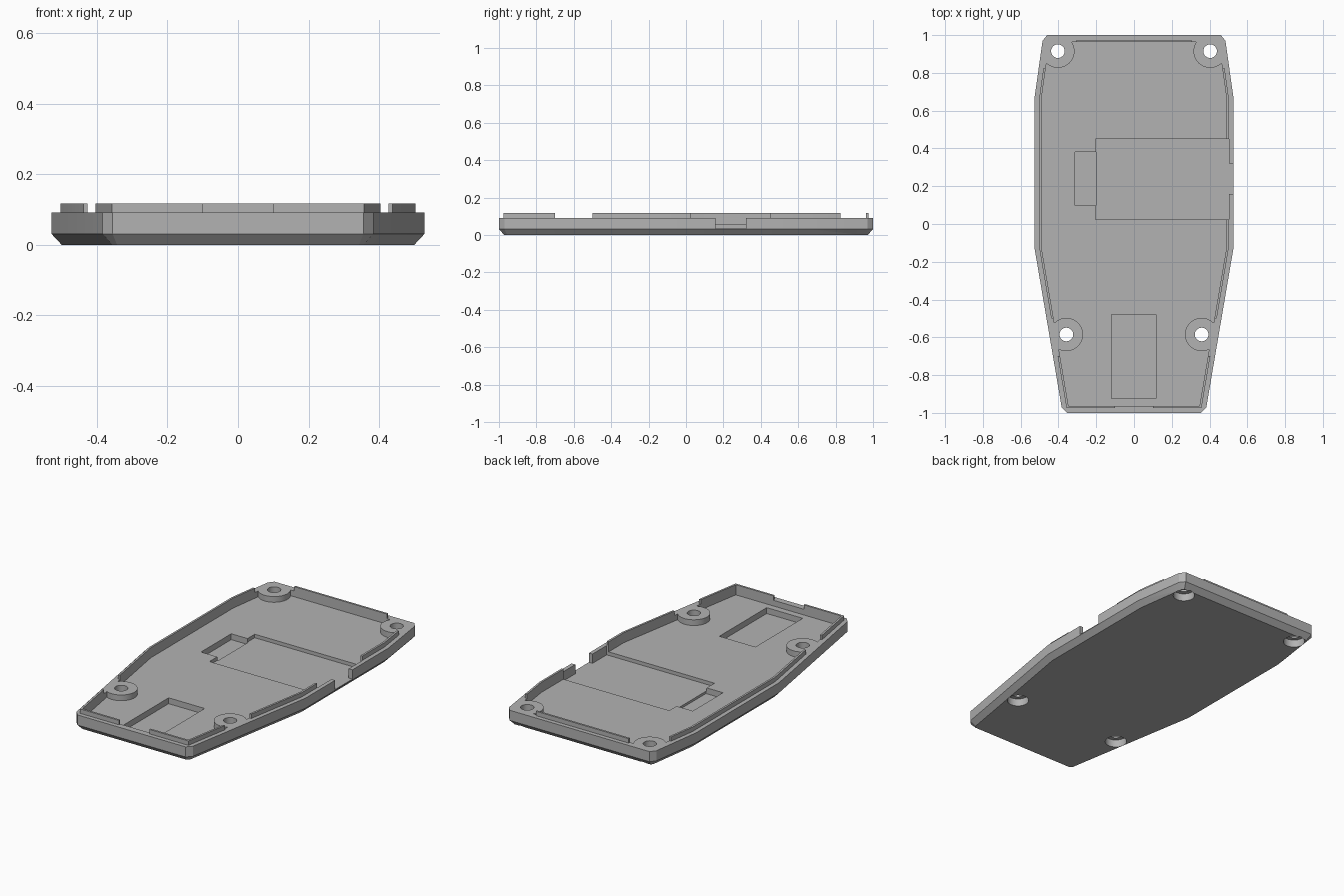
import bpy
from mathutils import Vector
from mathutils.geometry import intersect_line_line_2d
import bmesh

if "Cube" in bpy.data.objects:
    bpy.data.objects.remove(bpy.data.objects["Cube"], do_unlink=True)

# Key heights
CHAMFER, RIM, LIP, FLOOR = 0.031, 0.091, 0.117, 0.057
POCKET, DEEP, ABOVE = 0.036, 0.022, 0.2

grey = bpy.data.materials.new("matte_grey")
grey.use_nodes = True
grey.diffuse_color = (0.45, 0.45, 0.45, 1)
grey.node_tree.nodes["Principled BSDF"].inputs["Base Color"].default_value = grey.diffuse_color

# Right half of the case outline, mirrored into a counter-clockwise loop
half = [(0.355, -1), (0.383, -0.97), (0.528, -0.12), (0.528, 0.66), (0.484, 0.97), (0.46, 1)]
outline = [Vector(p) for p in half] + [Vector((-x, y)) for x, y in reversed(half)]
# The same loop without the small corner cuts, for the interior
core = [(0.378, -1), (0.528, -0.12), (0.528, 0.66), (0.48, 1)]
inner_outline = [Vector(p) for p in core] + [Vector((-x, y)) for x, y in reversed(core)]


def inset(loop, d):
    """Move every edge of a counter-clockwise loop inward by d."""
    result = []
    for i, p in enumerate(loop):
        a = (p - loop[i - 1]).normalized()
        b = (loop[(i + 1) % len(loop)] - p).normalized()
        na, nb = Vector((-a.y, a.x)), Vector((-b.y, b.x))
        result.append(p + (na + nb) * d / (1 + na.dot(nb)))
    return result


def finish(name, bm):
    bmesh.ops.recalc_face_normals(bm, faces=bm.faces)
    mesh = bpy.data.meshes.new(name)
    bm.to_mesh(mesh)
    bm.free()
    mesh.materials.append(grey)
    obj = bpy.data.objects.new(name, mesh)
    bpy.context.collection.objects.link(obj)
    return obj


def loft(name, rings, closed=False):
    """Skin stacked loops; cap the ends, or join last to first when closed."""
    bm = bmesh.new()
    loops = [[bm.verts.new((p.x, p.y, z)) for p in loop] for loop, z in rings]
    pairs = list(zip(loops, loops[1:] + loops[:1])) if closed else list(zip(loops, loops[1:]))
    for low, high in pairs:
        n = len(low)
        for i in range(n):
            j = (i + 1) % n
            bm.faces.new((low[i], low[j], high[j], high[i]))
    if not closed:
        bm.faces.new(loops[0])
        bm.faces.new(loops[-1])
    return finish(name, bm)


def box(x0, x1, y0, y1, z0, z1=ABOVE):
    corners = [Vector(p) for p in ((x0, y0), (x1, y0), (x1, y1), (x0, y1))]
    return loft("cutter", [(corners, z0), (corners, z1)])


def cylinder(x, y, r, z0, z1):
    bm = bmesh.new()
    bmesh.ops.create_cone(bm, cap_ends=True, segments=48, radius1=r, radius2=r, depth=z1 - z0)
    bmesh.ops.translate(bm, verts=bm.verts, vec=(x, y, (z0 + z1) / 2))
    return finish("cutter", bm)


def carve(obj, cutters):
    """Subtract the cutters, bake the result and remove the cutters."""
    for c in cutters:
        c.hide_render = True
        m = obj.modifiers.new("carve", 'BOOLEAN')
        m.operation, m.solver, m.object = 'DIFFERENCE', 'EXACT', c
    graph = bpy.context.evaluated_depsgraph_get()
    baked = bpy.data.meshes.new_from_object(obj.evaluated_get(graph))
    obj.modifiers.clear()
    obj.data = baked
    for c in cutters:
        bpy.data.objects.remove(c, do_unlink=True)


screws = [(s * x, y) for x, y in ((0.403, 0.915), (0.358, -0.585)) for s in (-1, 1)]

# Cavity shape, leaving round bosses standing around the screws
wall = inset(inner_outline, 0.037)
cavity = loft("cavity", [(wall, FLOOR), (wall, ABOVE)])
carve(cavity, [cylinder(x, y, 0.088, -0.1, 0.4) for x, y in screws])

# Case tray with chamfered underside, pockets, side notch and screw holes
tray = loft("case_tray", [(inset(outline, 0.029), 0), (outline, CHAMFER), (outline, RIM)])
cuts = [cavity,
        box(-0.205, 0.504, 0.025, 0.45, POCKET),
        box(-0.312, -0.2, 0.098, 0.382, DEEP),
        box(0.45, 0.6, 0.158, 0.32, POCKET),
        box(-0.12, 0.117, -0.925, -0.48, DEEP)]
for x, y in screws:
    cuts.append(cylinder(x, y, 0.036, -0.1, ABOVE))
    cuts.append(cylinder(x, y, 0.06, -0.1, 0.045))
carve(tray, cuts)

# Thin locating lip on the rim, broken at the bosses, notch and front
lip_out = inset(inner_outline, 0.025)
lip = loft("locating_lip", [(lip_out, RIM), (lip_out, LIP), (wall, LIP), (wall, RIM)], closed=True)
gaps = [box(-0.1, 0.1, -1.1, -0.9, 0), box(0.4, 0.6, 0.025, 0.45, 0)]
for s in (-1, 1):
    gaps.append(box(*sorted((s * 0.305, s * 0.7)), 0.825, 1.1, 0))
    gaps.append(box(*sorted((s * 0.3, s * 0.7)), -0.7, -0.5, 0))
carve(lip, gaps)

# Crisp edges with smooth round holes
bpy.ops.object.select_all(action='DESELECT')
for obj in (tray, lip):
    obj.select_set(True)
bpy.context.view_layer.objects.active = tray
bpy.ops.object.shade_smooth_by_angle(angle=0.4)
